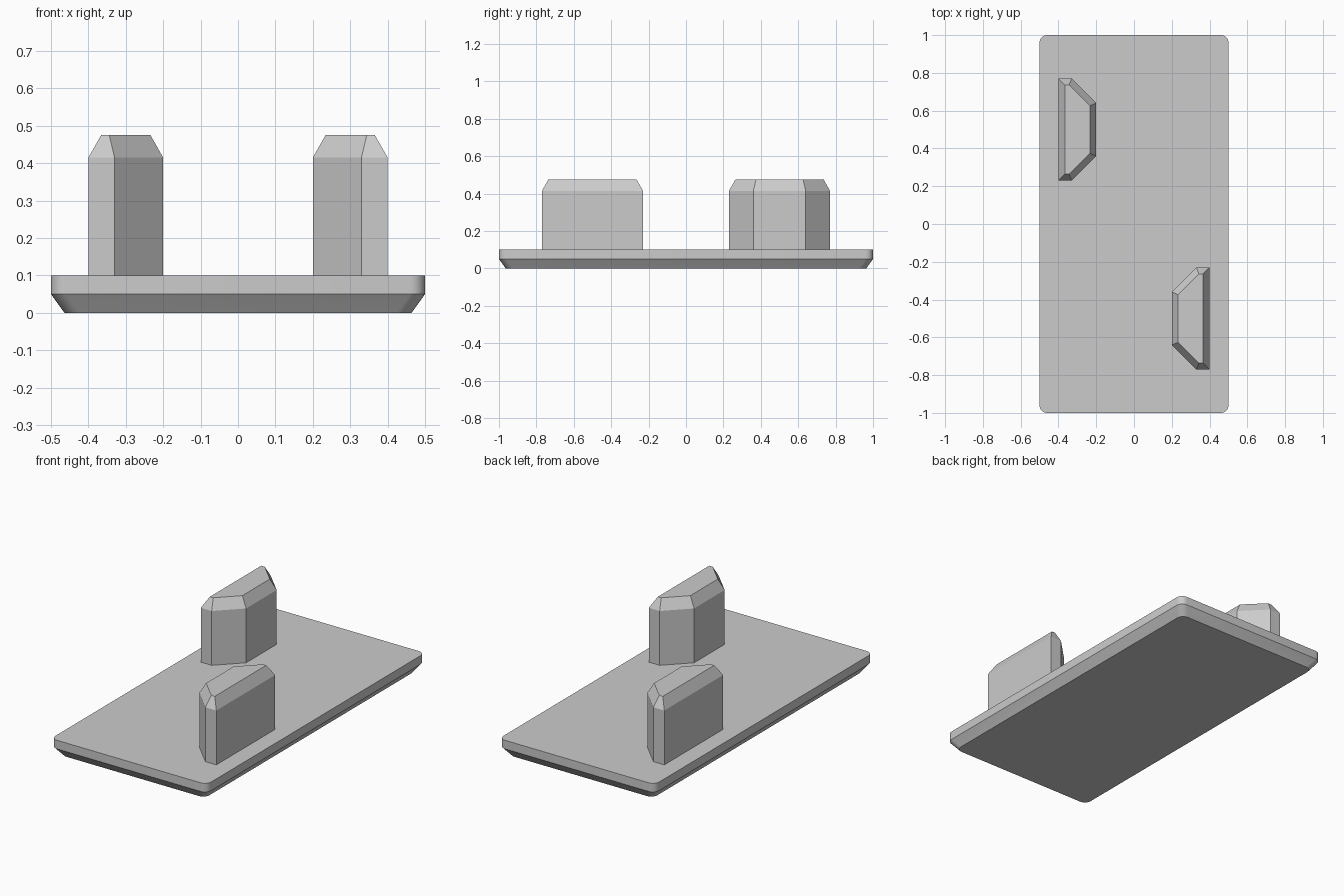
import bpy
import bmesh
from math import cos, sin, pi, radians

cube = bpy.data.objects.get("Cube")
if cube:
    bpy.data.objects.remove(cube)

grey = bpy.data.materials.new("light_grey")
grey.use_nodes = True
colour = (0.6, 0.6, 0.6, 1)
grey.diffuse_color = colour
grey.node_tree.nodes["Principled BSDF"].inputs["Base Color"].default_value = colour


def finish(bm, name):
    bmesh.ops.recalc_face_normals(bm, faces=bm.faces)
    mesh = bpy.data.meshes.new(name)
    bm.to_mesh(mesh)
    bm.free()
    mesh.materials.append(grey)
    obj = bpy.data.objects.new(name, mesh)
    bpy.context.collection.objects.link(obj)
    return obj


def rounded_rectangle(half_x, half_y, radius, steps=6):
    """Outline of a rectangle with arc corners, counter-clockwise."""
    points = []
    for quarter, (sx, sy) in enumerate([(1, 1), (-1, 1), (-1, -1), (1, -1)]):
        for i in range(steps + 1):
            a = (quarter + i / steps) * pi / 2
            points.append((sx * (half_x - radius) + radius * cos(a),
                           sy * (half_y - radius) + radius * sin(a)))
    return points


# Base plate: straight rim above a tapered underside
bm = bmesh.new()
rings = []
for z, inset in [(0, 0.036), (0.05, 0), (0.1, 0)]:
    outline = rounded_rectangle(0.5 - inset, 1 - inset, 0.04)
    rings.append([bm.verts.new((x, y, z)) for x, y in outline])
bm.faces.new(rings[0])
bm.faces.new(rings[-1])
for low, high in zip(rings, rings[1:]):
    for i in range(len(low)):
        bm.faces.new((low[i - 1], low[i], high[i], high[i - 1]))
base = finish(bm, "base_plate")
bpy.context.view_layer.objects.active = base
base.select_set(True)
bpy.ops.object.shade_smooth_by_angle(angle=radians(30))
base.select_set(False)


# Upright blocks: trapezoid prisms with a chamfered top
def block(name, turn):
    half = [(0.4, 0.27), (0.33, 0.27), (0.2, 0.14)]
    outline = half + [(x, -y) for x, y in reversed(half)]
    bm = bmesh.new()
    foot = bm.faces.new([bm.verts.new((turn * x, turn * (y - 0.5), 0.1))
                         for x, y in outline])
    top = bmesh.ops.extrude_face_region(bm, geom=[foot], use_keep_orig=True)["geom"]
    cap = next(g for g in top if isinstance(g, bmesh.types.BMFace))
    bmesh.ops.translate(bm, verts=cap.verts, vec=(0, 0, 0.315))
    bm.normal_update()
    bmesh.ops.inset_region(bm, faces=[cap], thickness=0.034, use_even_offset=True)
    bmesh.ops.translate(bm, verts=cap.verts, vec=(0, 0, 0.06))
    finish(bm, name)


block("left_front_block", 1)
block("right_back_block", -1)
